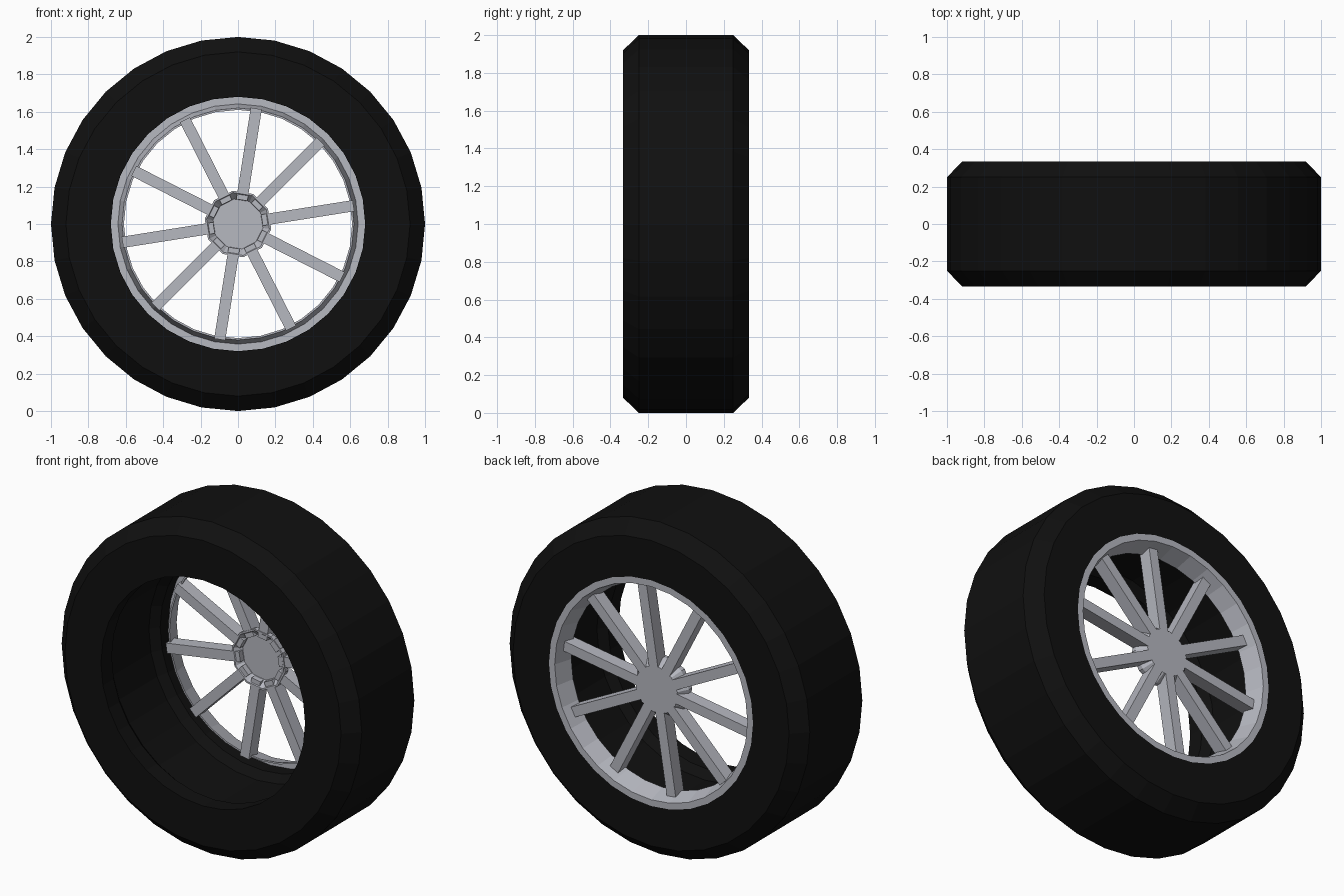
import bpy, bmesh, math
from mathutils import Matrix

if "Cube" in bpy.data.objects:
    bpy.data.objects.remove(bpy.data.objects["Cube"])


def material(name, rgb):
    m = bpy.data.materials.new(name)
    m.diffuse_color = (*rgb, 1)
    m.use_nodes = True
    m.node_tree.nodes["Principled BSDF"].inputs["Base Color"].default_value = m.diffuse_color
    return m


RUBBER = material("black rubber", (0.005, 0.005, 0.005))
METAL = material("light grey metal", (0.47, 0.48, 0.53))
AXLE_Z = 1.0


def finish(bm, name, mat):
    bmesh.ops.recalc_face_normals(bm, faces=bm.faces)
    bmesh.ops.translate(bm, verts=bm.verts, vec=(0, 0, AXLE_Z))
    mesh = bpy.data.meshes.new(name)
    bm.to_mesh(mesh)
    bm.free()
    mesh.materials.append(mat)
    ob = bpy.data.objects.new(name, mesh)
    bpy.context.collection.objects.link(ob)
    return ob


def lathe(name, profile, sides, mat, start=0.0, closed=True):
    """Turn a (radius, y) profile around the axle; open profiles get end caps."""
    bm = bmesh.new()
    rings = []
    for r, y in profile:
        ring = []
        for i in range(sides):
            a = start + math.tau * i / sides
            ring.append(bm.verts.new((r * math.cos(a), y, r * math.sin(a))))
        rings.append(ring)
    pairs = list(zip(rings, rings[1:]))
    if closed:
        pairs.append((rings[-1], rings[0]))
    else:
        bm.faces.new(rings[0])
        bm.faces.new(rings[-1])
    for a, b in pairs:
        for i in range(sides):
            j = (i + 1) % sides
            bm.faces.new((a[i], a[j], b[j], b[i]))
    return finish(bm, name, mat)


# Tyre: bevelled shoulders outside, shallow channel inside
half = [(0.72, 0.18), (0.68, 0.23), (0.68, 0.333), (0.92, 0.333), (1.0, 0.25)]
lathe("tyre", half + [(r, -y) for r, y in reversed(half)], 32, RUBBER)

# Rim: flat lip at the back with a thin wall tapering toward the front
lathe("rim", [(0.68, 0.333), (0.642, 0.333), (0.61, 0.22), (0.62, 0.22),
              (0.642, 0.31), (0.68, 0.31)], 32, METAL)

# Hub: ten-sided dish, flush with the spokes at the back
lathe("hub", [(0.135, 0.235), (0.17, 0.195), (0.18, 0.195), (0.18, 0.225),
              (0.14, 0.28)], 10, METAL, start=math.radians(27), closed=False)

# Spokes: ten straight bars from the hub to the rim
bm = bmesh.new()
for k in range(10):
    inner, outer, width, front, back = 0.13, 0.625, 0.06, 0.2, 0.28
    place = (Matrix.Rotation(-math.radians(9 + 36 * k), 4, 'Y')
             @ Matrix.Translation(((inner + outer) / 2, (front + back) / 2, 0))
             @ Matrix.Diagonal((outer - inner, back - front, width, 1)))
    bmesh.ops.create_cube(bm, size=1, matrix=place)
finish(bm, "spokes", METAL)
